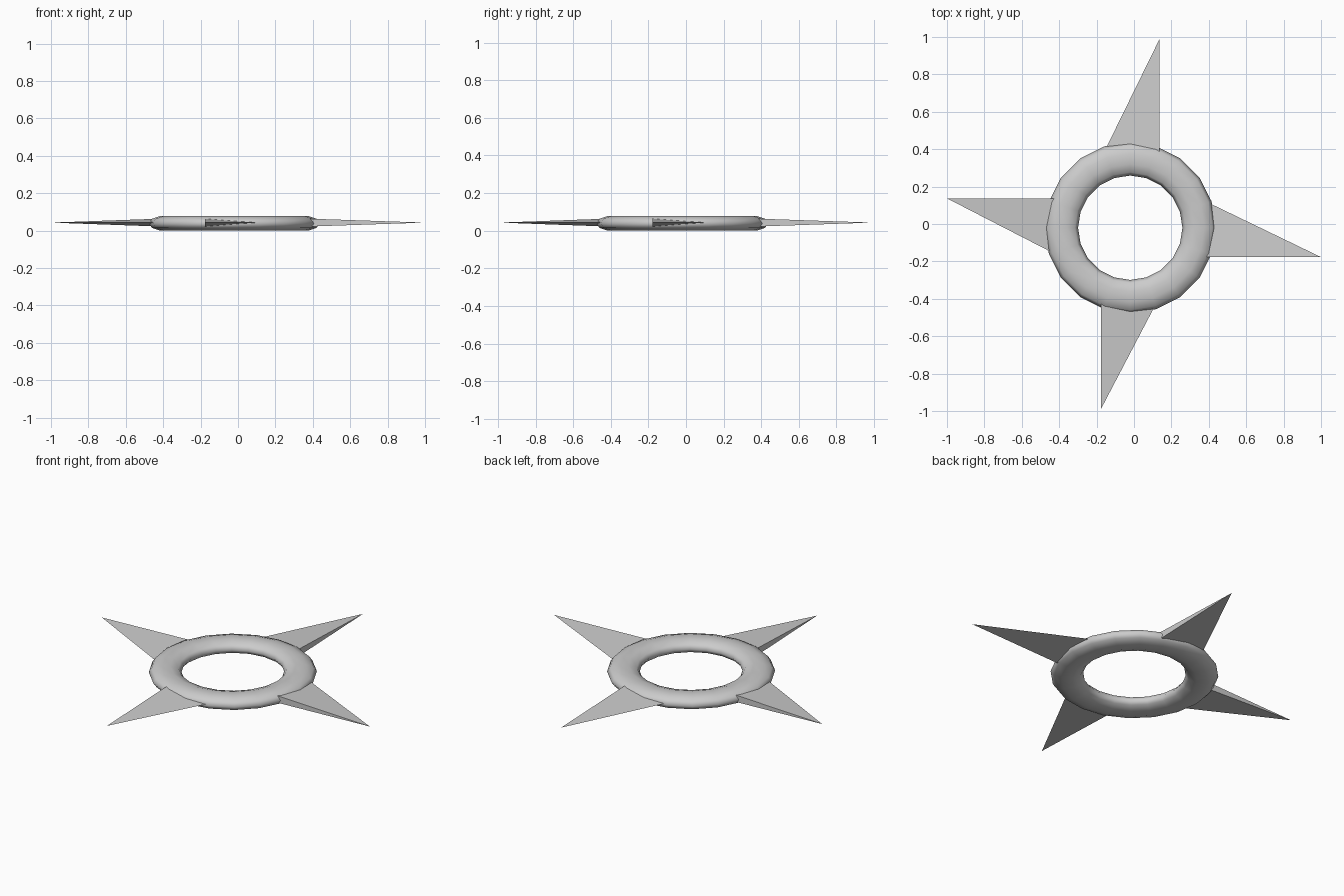
import bpy, math
from mathutils import Matrix, Vector

if "Cube" in bpy.data.objects:
    bpy.data.objects.remove(bpy.data.objects["Cube"])

CX, CY, CZ = -0.02, -0.02, 0.039     # ring centre
MAJOR, MINOR, HALF_H = 0.368, 0.089, 0.039


def make_object(name, verts, faces):
    mesh = bpy.data.meshes.new(name)
    mesh.from_pydata(verts, [], faces)
    mesh.update()
    obj = bpy.data.objects.new(name, mesh)
    bpy.context.collection.objects.link(obj)
    return obj


# flattened 20-sided ring with a ten-sided section
SEGMENTS, SIDES = 20, 10
bpy.ops.mesh.primitive_torus_add(major_segments=SEGMENTS, minor_segments=SIDES,
                                 major_radius=MAJOR, minor_radius=MINOR,
                                 location=(CX, CY, CZ))
ring = bpy.context.object
ring.name = "ring"
ring.scale.z = HALF_H / (MINOR * math.sin(math.radians(72)))
bpy.ops.object.transform_apply(location=False, rotation=False, scale=True)
bpy.ops.object.shade_smooth()


# wedge blade: thick along its straight edge, thin along the slanted one
def blade(name, turn, reach):
    edge, root, thick, z = 0.157, 0.37, 0.022, 0.043
    rot = Matrix.Rotation(math.radians(turn), 4, 'Z')
    local = [(root, -edge, thick), (root, -edge, -thick),
             (reach, -edge, 0), (root, edge, 0)]
    verts = [rot @ Vector(p) + Vector((CX, CY, z)) for p in local]
    make_object(name, verts, [(0, 2, 3), (1, 3, 2), (0, 1, 2), (0, 3, 1)])


# four blades pinwheeling around the ring
for name, turn, reach in (("right_blade", 0, 1.02), ("back_blade", 90, 1.01),
                          ("left_blade", 180, 0.98), ("front_blade", 270, 0.97)):
    blade(name, turn, reach)
